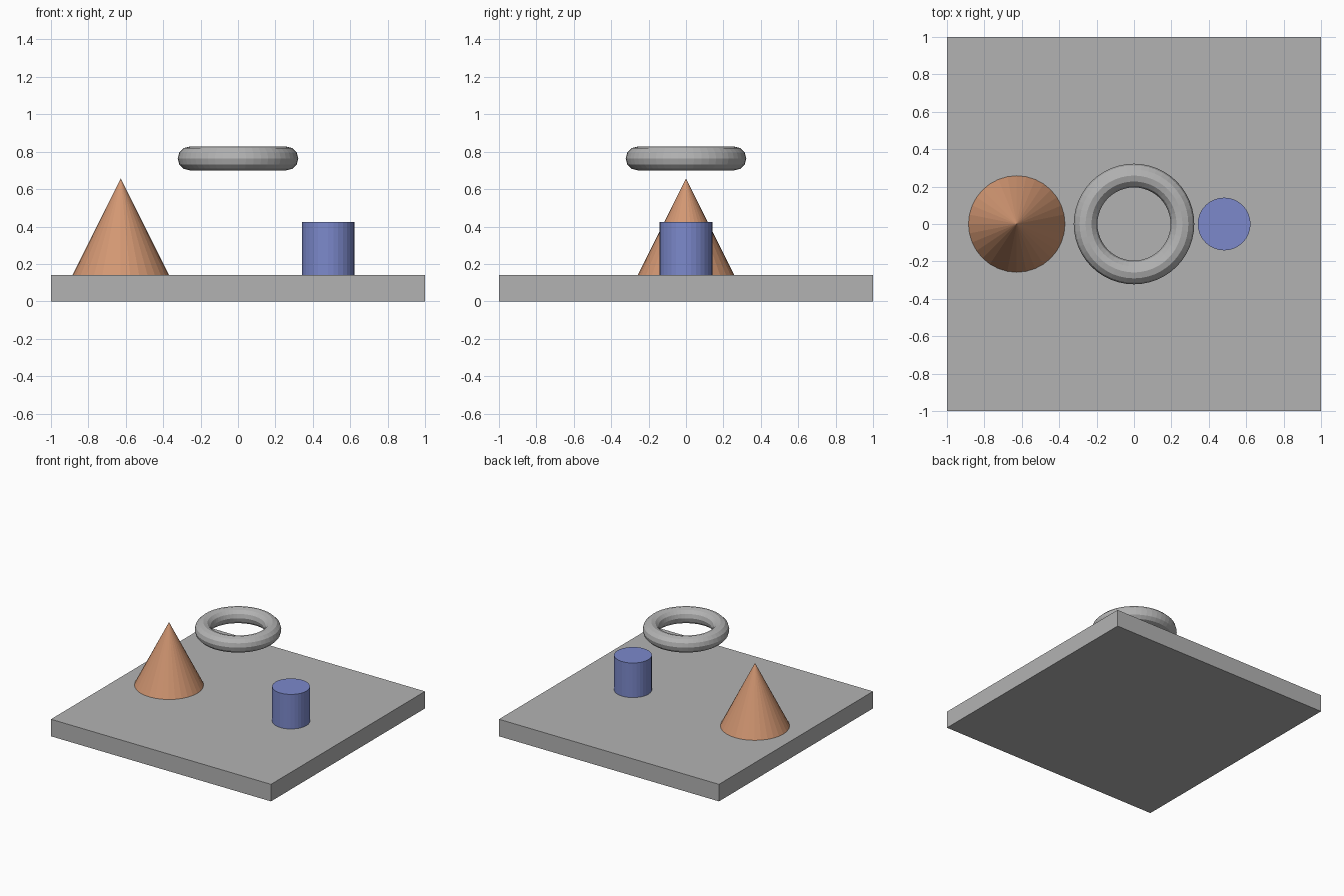
import bpy

if "Cube" in bpy.data.objects:
    bpy.data.objects.remove(bpy.data.objects["Cube"])


def material(name, rgb):
    m = bpy.data.materials.new(name)
    m.diffuse_color = (*rgb, 1)
    m.use_nodes = True
    m.node_tree.nodes["Principled BSDF"].inputs["Base Color"].default_value = m.diffuse_color
    return m


grey = material("grey", (0.45, 0.45, 0.45))
orange = material("orange", (0.65, 0.31, 0.17))
blue = material("blue", (0.20, 0.25, 0.60))


def finish(name, mat):
    ob = bpy.context.object
    ob.name = name
    ob.data.materials.append(mat)
    return ob


TOP = 0.14  # top of the base slab

# Base slab
bpy.ops.mesh.primitive_cube_add(size=1, location=(0, 0, TOP / 2))
finish("base_slab", grey).scale = (2, 2, TOP)

# Cone standing on the slab
bpy.ops.mesh.primitive_cone_add(vertices=32, radius1=0.258, radius2=0, depth=0.516,
                                location=(-0.627, 0, TOP + 0.258))
finish("cone", orange)

# Cylinder standing on the slab
bpy.ops.mesh.primitive_cylinder_add(vertices=32, radius=0.141, depth=0.284,
                                    location=(0.482, 0, TOP + 0.142))
finish("cylinder", blue)

# Floating ring
bpy.ops.mesh.primitive_torus_add(major_segments=48, minor_segments=12,
                                 major_radius=0.259, minor_radius=0.0635,
                                 location=(0, 0, 0.764))
finish("ring", grey)
